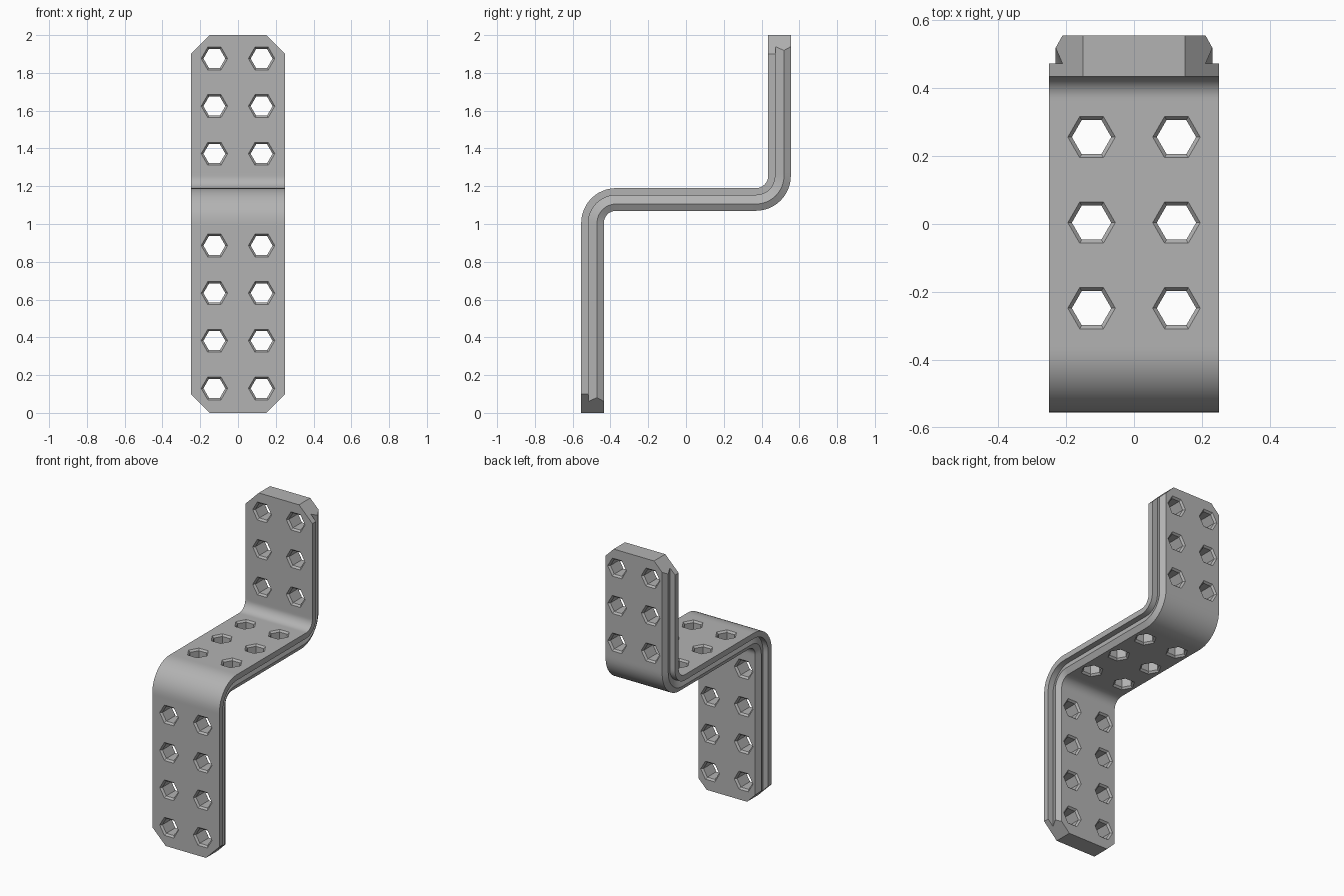
import bpy, bmesh
from math import sin, cos, radians
from mathutils import Vector, Matrix

if "Cube" in bpy.data.objects:
    bpy.data.objects.remove(bpy.data.objects["Cube"], do_unlink=True)

THICK, HALF_W = 0.12, 0.25
BEND_R = 0.125          # centreline radius of both bends
STEPS = 12

grey = bpy.data.materials.new("plain grey")
grey.use_nodes = True
grey.diffuse_color = (0.45, 0.45, 0.45, 1)
grey.node_tree.nodes["Principled BSDF"].inputs["Base Color"].default_value = (0.45, 0.45, 0.45, 1)


def add_object(name, bm):
    bmesh.ops.recalc_face_normals(bm, faces=bm.faces)
    mesh = bpy.data.meshes.new(name)
    bm.to_mesh(mesh)
    bm.free()
    mesh.materials.append(grey)
    obj = bpy.data.objects.new(name, mesh)
    bpy.context.collection.objects.link(obj)
    return obj


def loft(bm, rings):
    loops = [[bm.verts.new(p) for p in ring] for ring in rings]
    for a, b in zip(loops, loops[1:]):
        for i in range(len(a)):
            j = (i + 1) % len(a)
            bm.faces.new((a[i], a[j], b[j], b[i]))
    bm.faces.new(loops[0])
    bm.faces.new(loops[-1])


# Cross-section: (x, depth below the wide face), with a side groove and back chamfer
half = [(HALF_W, 0), (HALF_W, 0.038), (0.211, 0.038), (0.231, 0.084), (0.211, THICK)]
section = half + [(-x, d) for x, d in reversed(half)]

# Z-shaped path: (y, z, tangent angle) with rounded bends
path = [(-0.495, 0, 90), (-0.495, 0.99, 90)]
for cy, cz, side, start, end in ((-0.37, 1.005, 1, 90, 0), (0.37, 1.255, -1, 0, 90)):
    for i in range(STEPS + 1):
        ang = start + (end - start) * i / STEPS
        a = radians(ang)
        path.append((cy - side * BEND_R * sin(a), cz + side * BEND_R * cos(a), ang))
    if side == 1:
        path += [(-0.355, 1.13, 0), (0.355, 1.13, 0)]
path += [(0.495, 1.27, 90), (0.495, 2, 90)]

bm = bmesh.new()
rings = []
for y, z, ang in path:
    a = radians(ang)
    rings.append([(x, y - sin(a) * (THICK / 2 - d), z + cos(a) * (THICK / 2 - d))
                  for x, d in section])
loft(bm, rings)

# Clipped corners at both ends
for sx in (-1, 1):
    for sz, z in ((-1, 0.1), (1, 1.9)):
        cut = bmesh.ops.bisect_plane(
            bm, geom=bm.verts[:] + bm.edges[:] + bm.faces[:], clear_outer=True,
            plane_co=(sx * HALF_W, 0, z), plane_no=(sx, 0, sz))
        edges = [e for e in cut["geom_cut"] if isinstance(e, bmesh.types.BMEdge)]
        bmesh.ops.edgenet_fill(bm, edges=edges)
bracket = add_object("bracket", bm)

# Hexagonal holes, countersunk on both faces
upright = Matrix.Rotation(radians(90), 4, 'X')
flat = Matrix.Identity(4)
spots = [(-0.495, 0.13 + 0.252 * i, upright) for i in range(4)]
spots += [(0.004 + 0.252 * i, 1.13, flat) for i in (-1, 0, 1)]
spots += [(0.495, 1.372 + 0.252 * i, upright) for i in range(3)]
hole_profile = [(0.082, -0.072), (0.058, -0.048), (0.058, 0.048), (0.082, 0.072)]

bm = bmesh.new()
for y, z, turn in spots:
    for x in (-0.125, 0.125):
        loft(bm, [[Vector((x, y, z)) + turn @ Vector((r * cos(radians(60 * k)), r * sin(radians(60 * k)), h))
                   for k in range(6)] for r, h in hole_profile])
cutter = add_object("hole_cutter", bm)

mod = bracket.modifiers.new("holes", 'BOOLEAN')
mod.operation = 'DIFFERENCE'
mod.solver = 'EXACT'
mod.object = cutter
bpy.ops.object.select_all(action='DESELECT')
bpy.context.view_layer.objects.active = bracket
bracket.select_set(True)
bpy.ops.object.modifier_apply(modifier=mod.name)
bpy.data.objects.remove(cutter, do_unlink=True)
bpy.ops.object.shade_smooth_by_angle(angle=radians(20))
